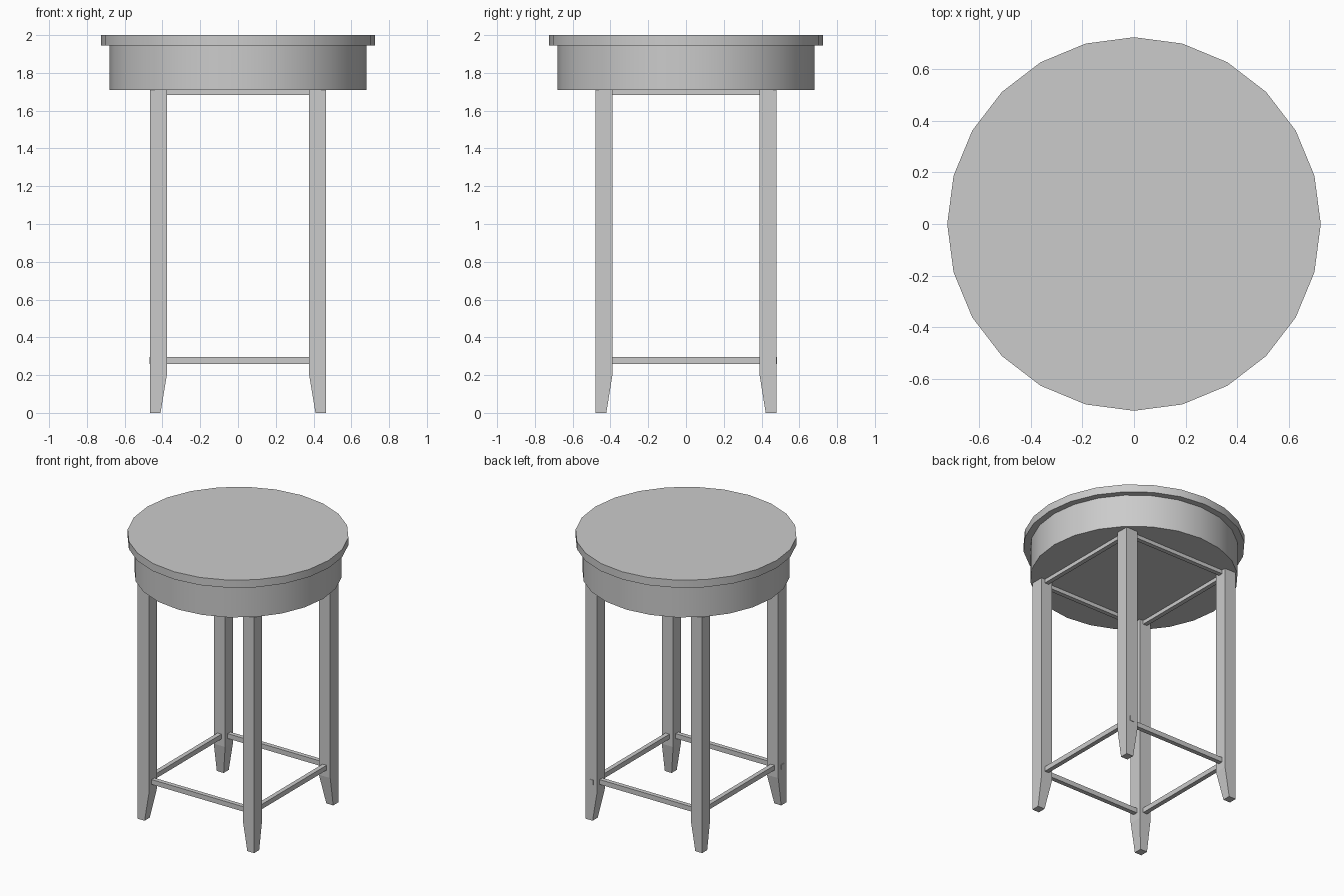
import bpy, bmesh

if "Cube" in bpy.data.objects:
    bpy.data.objects.remove(bpy.data.objects["Cube"])


def make_object(name, bm):
    bmesh.ops.recalc_face_normals(bm, faces=bm.faces)
    mesh = bpy.data.meshes.new(name)
    bm.to_mesh(mesh)
    bm.free()
    obj = bpy.data.objects.new(name, mesh)
    bpy.context.collection.objects.link(obj)
    return obj


def box(name, x0, x1, y0, y1, z0, z1):
    bm = bmesh.new()
    bmesh.ops.create_cube(bm, size=1)
    for v in bm.verts:
        v.co = (x1 if v.co.x > 0 else x0,
                y1 if v.co.y > 0 else y0,
                z1 if v.co.z > 0 else z0)
    return make_object(name, bm)


def disc(name, radius, z0, z1):
    bpy.ops.mesh.primitive_cylinder_add(vertices=24, radius=radius, depth=z1 - z0,
                                        location=(0, 0, (z0 + z1) / 2))
    bpy.context.object.name = name
    bpy.ops.object.shade_smooth_by_angle()


def leg(name, sx, sy):
    # square post whose two inner faces taper in towards the foot
    bm = bmesh.new()
    rings = []
    for x_in, y_in, z in ((0.41, 0.422, 0), (0.375, 0.388, 0.21), (0.375, 0.388, 1.71)):
        corners = ((x_in, y_in), (0.465, y_in), (0.465, 0.48), (x_in, 0.48))
        rings.append([bm.verts.new((sx * x, sy * y, z)) for x, y in corners])
    for a, b in zip(rings, rings[1:]):
        for i in range(4):
            j = (i + 1) % 4
            bm.faces.new((a[i], a[j], b[j], b[i]))
    bm.faces.new(rings[0])
    bm.faces.new(rings[-1])
    make_object(name, bm)


# Seat: overhanging top on a deep round apron
disc("seat_top", 0.725, 1.945, 2.0)
disc("seat_apron", 0.68, 1.71, 1.945)

# Legs
for sy, depth in ((-1, "front"), (1, "back")):
    for sx, side in ((-1, "left"), (1, "right")):
        leg(f"{depth}_{side}_leg", sx, sy)

# Low stretchers and top rails, centred on the legs
CX, CY, H = 0.42, 0.434, 0.016
for part, z0, z1 in (("stretcher", 0.26, 0.295), ("rail", 1.683, 1.71)):
    for s, name in ((-1, "front"), (1, "back")):
        box(f"{name}_{part}", -0.42, 0.42, s * CY - H, s * CY + H, z0, z1)
    for s, name in ((-1, "left"), (1, "right")):
        box(f"{name}_{part}", s * CX - H, s * CX + H, -0.43, 0.43, z0, z1)

# Stretcher ends that show slightly through the legs
box("right_stretcher_end", CX - H, CX + H, 0.43, 0.483, 0.26, 0.295)
box("front_stretcher_end", -0.469, -0.42, -CY - H, -CY + H, 0.26, 0.295)
